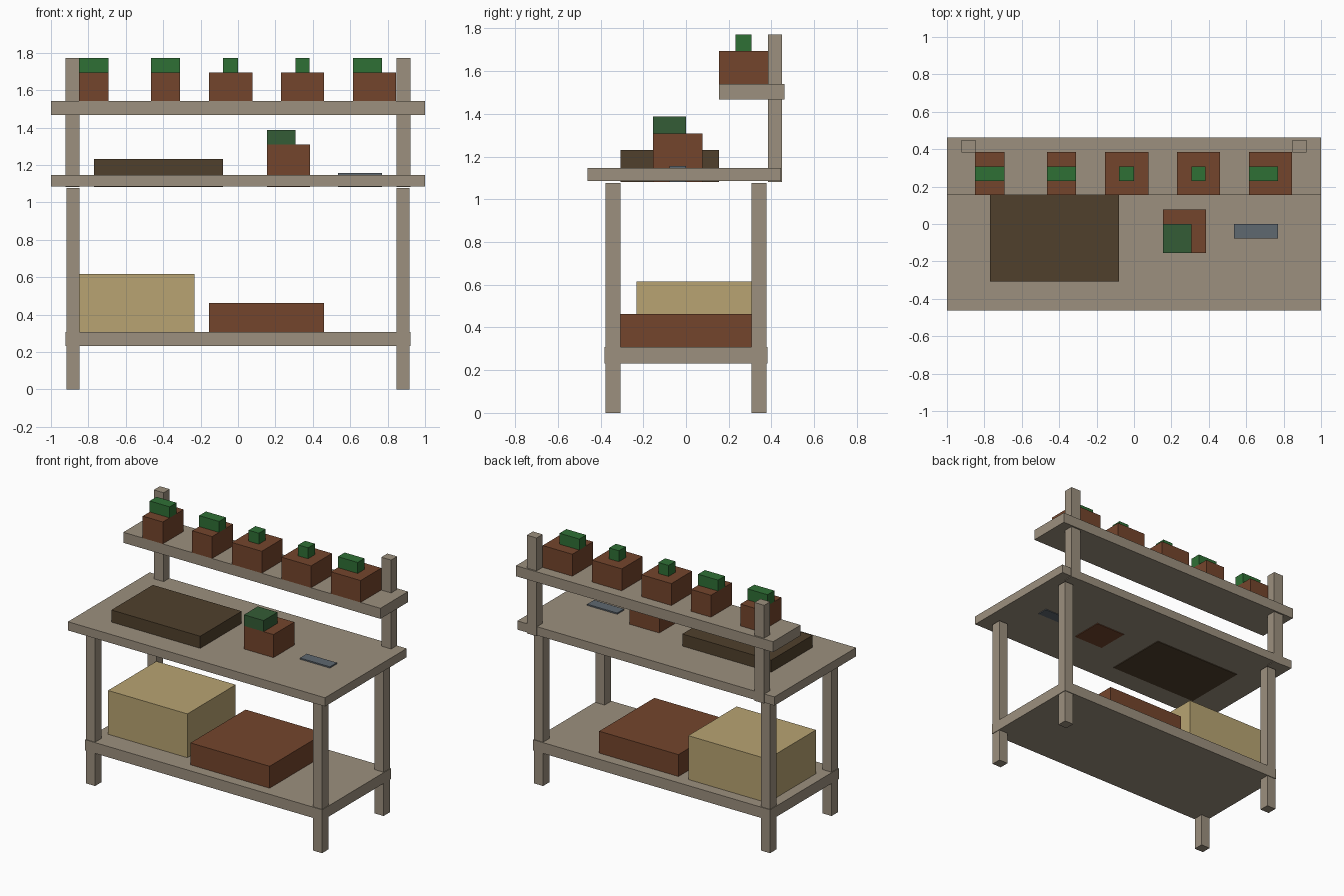
import bpy
import bmesh

if "Cube" in bpy.data.objects:
    bpy.data.objects.remove(bpy.data.objects["Cube"])


def linear(c):
    return c / 12.92 if c <= 0.04045 else ((c + 0.055) / 1.055) ** 2.4


def material(name, hex_code):
    m = bpy.data.materials.new(name)
    rgb = [linear(int(hex_code[i:i + 2], 16) / 255) for i in (0, 2, 4)]
    m.diffuse_color = (*rgb, 1)
    m.use_nodes = True
    m.node_tree.nodes["Principled BSDF"].inputs["Base Color"].default_value = m.diffuse_color
    return m


WOOD = material("weathered_wood", "9C907E")
CLAY = material("terracotta", "74452C")
SOIL = material("dark_soil", "50402C")
SACK = material("tan_sack", "B8A472")
LEAF = material("leaf_green", "2F7035")
DARK_LEAF = material("dark_leaf_green", "345C36")
STEEL = material("blue_grey_steel", "5F6870")


def box(name, x, y, z, mat):
    """Box spanning the given (min, max) ranges."""
    bm = bmesh.new()
    bmesh.ops.create_cube(bm, size=1)
    for v in bm.verts:
        for i, (lo, hi) in enumerate((x, y, z)):
            v.co[i] = hi if v.co[i] > 0 else lo
    mesh = bpy.data.meshes.new(name)
    bm.to_mesh(mesh)
    bm.free()
    mesh.materials.append(mat)
    ob = bpy.data.objects.new(name, mesh)
    bpy.context.collection.objects.link(ob)
    return ob


def span(side, a, b):
    return tuple(sorted((side * a, side * b)))


BASE = 1.081  # underside of things standing in the tabletop
DECK = 0.308  # top of the lower shelf
RACK = 1.541  # top of the upper shelf

# Bench frame: shelves, legs and back posts
box("lower_shelf", (-0.922, 0.922), (-0.382, 0.382), (0.232, DECK), WOOD)
box("tabletop", (-1, 1), (-0.4615, 0.446), (1.086, 1.147), WOOD)
box("upper_shelf", (-1, 1), (0.154, 0.4615), (1.467, RACK), WOOD)
for sx, side in ((-1, "left"), (1, "right")):
    for sy, end in ((-1, "front"), (1, "back")):
        box(f"{end}_{side}_leg", span(sx, 0.848, 0.918), span(sy, 0.307, 0.377),
            (0, 1.077), WOOD)
    box(f"{side}_back_post", span(sx, 0.847, 0.923), (0.383, 0.450),
        (BASE, 1.772), WOOD)

# Storage on the lower shelf
box("soil_sack", (-0.849, -0.232), (-0.231, 0.306), (DECK, 0.616), SACK)
box("clay_crate", (-0.155, 0.461), (-0.307, 0.306), (DECK, 0.462), CLAY)

# Things on the tabletop
box("soil_tray", (-0.770, -0.079), (-0.307, 0.154), (BASE, 1.232), SOIL)
box("table_pot", (0.154, 0.384), (-0.154, 0.077), (BASE, 1.309), CLAY)
box("table_plant", (0.154, 0.307), (-0.154, 0), (1.309, 1.387), DARK_LEAF)
box("trowel", (0.535, 0.769), (-0.077, 0), (BASE, 1.156), STEEL)

# Row of potted plants on the upper shelf: pot x range, plant x range
ROW = [
    ((-0.849, -0.693), (-0.849, -0.693)),
    ((-0.464, -0.309), (-0.464, -0.309)),
    ((-0.156, 0.077), (-0.079, 0)),
    ((0.230, 0.461), (0.307, 0.383)),
    ((0.615, 0.846), (0.615, 0.769)),
]
for n, (pot_x, plant_x) in enumerate(ROW, 1):
    box(f"shelf_pot_{n}", pot_x, (0.154, 0.385), (RACK, 1.695), CLAY)
    box(f"shelf_plant_{n}", plant_x, (0.231, 0.307), (1.695, 1.772), LEAF)
